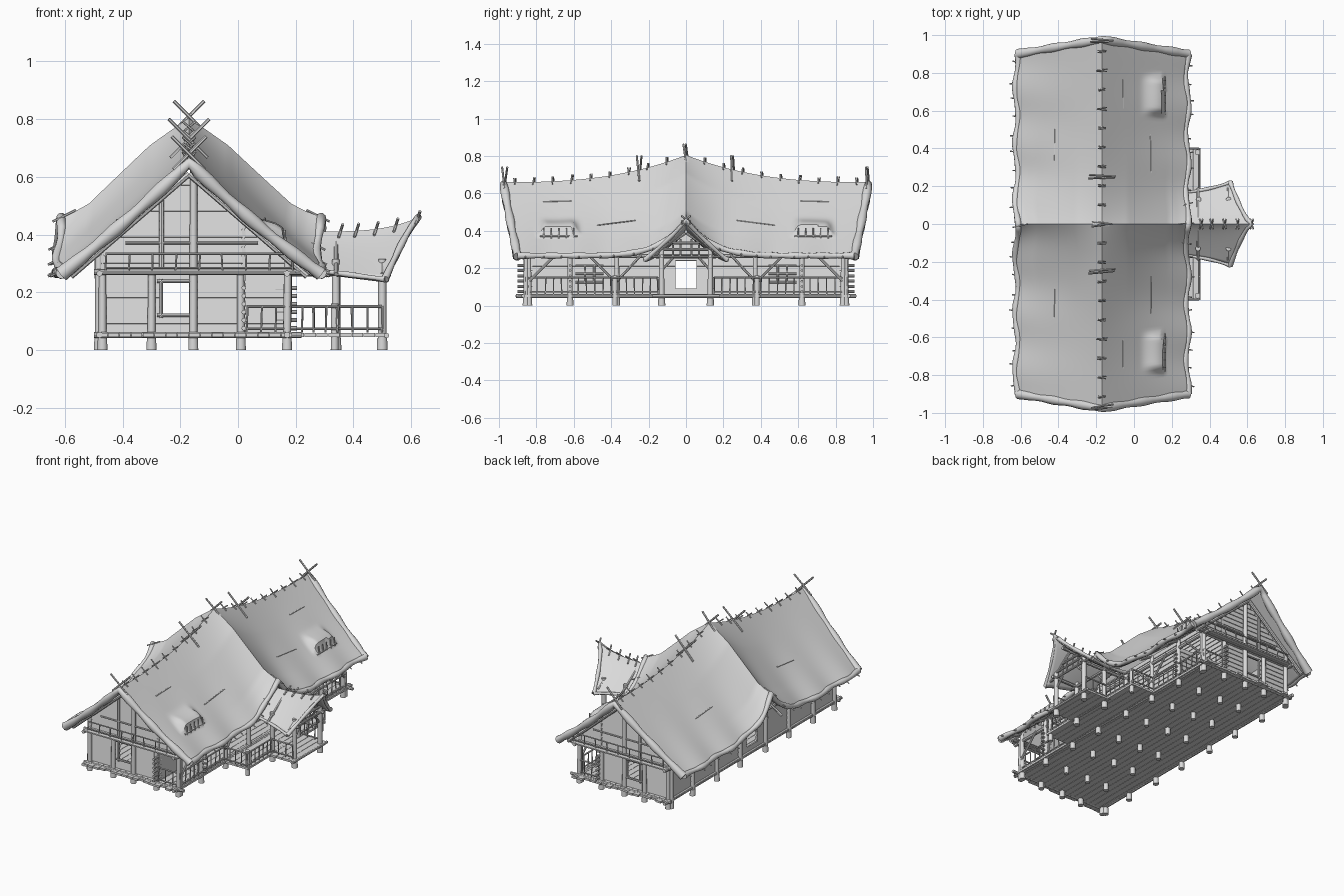
import bpy, bmesh, math, random
from mathutils import Vector, Matrix

if "Cube" in bpy.data.objects:
    bpy.data.objects.remove(bpy.data.objects["Cube"])
random.seed(4)

mat = bpy.data.materials.new("weathered_grey")
mat.use_nodes = True
GREY = (0.7, 0.7, 0.7, 1)
mat.diffuse_color = GREY
mat.node_tree.nodes["Principled BSDF"].inputs["Base Color"].default_value = GREY

RIDGE = -0.17
HALF = 0.45
WALL, INNER, EDGE = -0.47, 0.02, 0.18
POSTS_X = (-0.47, -0.30, -0.155, 0.01, 0.17)
POSTS_Y = (-0.84, -0.62, -0.37, -0.13, 0.13, 0.37, 0.62, 0.84)
parts = {}


def jit(a):
    return random.uniform(-a, a)


def mesh_of(name):
    return parts.setdefault(name, bmesh.new())


def pole(name, a, b, r, r2=None, sides=8):
    a, b = Vector(a), Vector(b)
    d = b - a
    m = Matrix.Translation((a + b) / 2) @ d.to_track_quat('Z', 'Y').to_matrix().to_4x4()
    bmesh.ops.create_cone(mesh_of(name), cap_ends=True, segments=sides, radius1=r,
                          radius2=r2 or r, depth=d.length, matrix=m)


def box(name, lo, hi, tilt=0.0, axis='X'):
    lo, hi = Vector(lo), Vector(hi)
    m = Matrix.Translation((lo + hi) / 2) @ Matrix.Rotation(tilt, 4, axis)
    bmesh.ops.create_cube(mesh_of(name), size=1, matrix=m @ Matrix.Diagonal((*(hi - lo), 1)))


def finish(name, bm):
    me = bpy.data.meshes.new(name)
    bm.to_mesh(me)
    bm.free()
    ob = bpy.data.objects.new(name, me)
    bpy.context.collection.objects.link(ob)
    me.materials.append(mat)
    bpy.context.view_layer.objects.active = ob
    bpy.ops.object.select_all(action='DESELECT')
    ob.select_set(True)
    bpy.ops.object.shade_smooth_by_angle(angle=math.radians(40))
    return ob


def tube(name, pts, r, wobble=0.15):
    cu = bpy.data.curves.new(name, 'CURVE')
    cu.dimensions = '3D'
    cu.bevel_depth, cu.bevel_resolution, cu.use_fill_caps = r, 3, True
    sp = cu.splines.new('POLY')
    sp.points.add(len(pts) - 1)
    for i, (q, p) in enumerate(zip(sp.points, pts)):
        q.co = (*p, 1)
        end = 0.25 if i in (0, len(pts) - 1) else 0
        q.radius = 1 + wobble * math.sin(i * 1.3) + end
    cu.materials.append(mat)
    bpy.context.collection.objects.link(bpy.data.objects.new(name, cu))


def interp(pts, t):
    for (a, za), (b, zb) in zip(pts, pts[1:]):
        if t <= b:
            return za + (zb - za) * (t - a) / (b - a)
    return pts[-1][1]


def smooth(t):
    t = max(0, min(1, t))
    return t * t * (3 - 2 * t)


# Main roof surface: u runs -1..1 across, v runs -1..1 along
MIDDLE = ((0, 0.805), (0.3, 0.71), (0.6, 0.583), (0.78, 0.507), (0.9, 0.478), (1, 0.465))


def roof(u, v, lift=0.0):
    k = abs(u)
    y = v * (0.975 - 0.075 * k)
    x = RIDGE + u * (HALF + 0.009 * k * math.sin(y * 21 + u))
    end = 0.66 - 0.385 * k - 0.012 * math.sin(math.pi * k)
    w = (1 - abs(v)) ** (2.6 + 4 * k)
    z = end + (interp(MIDDLE, k) - end) * w
    if u > 0 and x < 0.157:     # eyebrow vents swell out of the slope
        z += 0.05 * smooth((x - 0.03) / 0.12) * smooth((0.12 - abs(abs(y) - 0.68)) / 0.05)
    return Vector((x, y, z + lift))


# Porch roof: s runs outward, t runs -1..1 across
def porch(s, t):
    k = abs(t)
    crest = 0.41 + 0.05 * s ** 4
    eave = 0.285 - 0.04 * s
    return Vector((0.2 + s * (0.425 - 0.115 * k ** 0.7), t * (0.165 + 0.055 * s * s),
                   crest + (eave - crest) * k ** 0.85))


def sheet(name, fn, nu, nv, u0, thick):
    bm = bmesh.new()
    rows = [[bm.verts.new(fn(u0 + (1 - u0) * i / nu, -1 + 2 * j / nv))
             for j in range(nv + 1)] for i in range(nu + 1)]
    for i in range(nu):
        for j in range(nv):
            bm.faces.new((rows[i][j], rows[i + 1][j], rows[i + 1][j + 1], rows[i][j + 1]))
    mod = finish(name, bm).modifiers.new("thickness", 'SOLIDIFY')
    mod.thickness, mod.offset = thick, -1


sheet("main_roof", roof, 72, 120, -1, 0.025)
sheet("porch_roof", porch, 20, 24, 0, 0.014)
for s in (-1, 1):
    tag = "front" if s < 0 else "back"
    tube(tag + "_gable_roll", [roof(i / 14, s, -0.012) for i in range(-14, 15)], 0.022)
    tag = "right" if s < 0 else "left"
    tube(tag + "_eave_roll", [roof(s, j / 30, -0.008) for j in range(-30, 31)], 0.016)
    tube(tag + "_porch_eave_roll", [porch(i / 10, s) for i in range(11)], 0.009)
tube("porch_gable_roll", [porch(1, t / 10) for t in range(-10, 11)], 0.011)


# Roof sticks: crossed pairs on the ridge and pegs under the eaves
def crossed(y, z, n, r, spread=0.85):
    for s in (-1, 1):
        d = Vector((s, jit(0.15), spread)).normalized()
        c = Vector((RIDGE, y + s * r, z))
        pole("ridge_sticks", c - d * n * 0.9, c + d * n, r, sides=6)


for j in range(-9, 10):
    v = j / 9.6
    c = roof(0, v)
    crossed(c.y, c.z + 0.004, 0.03 + jit(0.008), 0.004)
    for s in (-1, 1):
        e = roof(s, v, -0.01)
        pole("eave_pegs", e - Vector((s * 0.05, 0, -0.03)),
             e + Vector((s * 0.03, jit(0.02), -0.01)), 0.004, sides=6)
for y, z, n in ((0, 0.81, 0.075), (-0.25, 0.73, 0.1), (0.25, 0.73, 0.1),
                (-0.97, 0.68, 0.085), (0.97, 0.68, 0.085)):
    crossed(y, z, n, 0.006, 1.0)
for s in (0.35, 0.48, 0.64, 0.8, 0.98):
    c = porch(s, 0)
    for q in (-1, 1):
        pole("porch_sticks", c - Vector((0, q * 0.025, 0.02)),
             c + Vector((0.015, q * 0.025, 0.025)), 0.005, sides=6)
for s in (-1, 1):   # loose battens lying on the thatch, and vent bars
    for u, v, n in ((-0.56, 0.45, 0.09), (0.25, 0.72, 0.08), (0.58, 0.4, 0.11)):
        pole("roof_battens", roof(u, s * (v - n)), roof(u, s * (v + n)), 0.003, sides=6)
    for q in (0.6, 0.64, 0.68, 0.72, 0.76):
        pole("vent_bars", (0.165, s * q, 0.36), (0.162, s * q, 0.415), 0.004, sides=6)
    pole("vent_bars", (0.165, s * 0.58, 0.372), (0.165, s * 0.78, 0.372), 0.005, sides=6)


# Plank walls: along 'X' or 'Y', rows lapped, with one optional opening
def wall(name, axis, at, a, b, z0, z1, hole=None):
    n = round((z1 - z0) / 0.03)
    h = (z1 - z0) / n
    for i in range(n):
        z = z0 + i * h
        runs = [(a, b)]
        if callable(a):
            runs = [a(z + h)]
        if hole and hole[2] < z + h / 2 < hole[3]:
            runs = [(runs[0][0], hole[0]), (hole[1], runs[0][1])]
        for p, q in runs:
            if q - p < 0.01:
                continue
            lo, hi = (p, at - 0.006, z), (q, at + 0.006, z + h)
            tilt = 0.14
            if axis == 'Y':
                lo, hi = (at - 0.006, p, z), (at + 0.006, q, z + h)
            box(name, lo, hi, (tilt if at > 0 else -tilt) * (1 if axis == 'X' else -1), axis)


def gable_run(z):
    half = (0.63 - z) / 0.87
    return max(WALL, RIDGE - half), min(EDGE, RIDGE + half)


def rail(a, b, h=0.09, step=0.045, r=0.005):
    a, b = Vector(a), Vector(b)
    up = Vector((0, 0, h))
    pole("railings", a + up, b + up, r)
    pole("railings", a + up * 0.15, b + up * 0.15, r * 0.8)
    n = max(1, round((b - a).length / step))
    for i in range(n + 1):
        p = a.lerp(b, i / n)
        pole("railings", p, p + up * 1.03 + Vector((jit(0.004), jit(0.004), 0)), 0.0035, sides=6)


def post(x, y, top, r=0.014):
    pole("posts", (x, y, 0.035), (x + jit(0.003), y, top), r, r * 0.9, 10)
    pole("stilts", (x, y, 0), (x, y, 0.042), r * 1.3, r * 1.2, 10)


# Floor boards and stilts
for i in range(17):
    x = -0.49 + i * 0.04
    box("floor_boards", (x, -0.9 + jit(0.012), 0.045), (x + 0.038, 0.9 + jit(0.012), 0.058))
for i in range(4):
    x = 0.19 + i * 0.041
    box("deck_boards", (x, -0.4, 0.045), (x + 0.039, 0.4, 0.058))
    box("porch_boards", (x + 0.164, -0.17, 0.045), (x + 0.203, 0.17, 0.058))
for x in POSTS_X[1:4]:
    for y in POSTS_Y[1:-1]:
        pole("stilts", (x, y, 0), (x, y, 0.05), 0.016, sides=10)

# Long walls, with openings in line through the middle
DOOR = (-0.055, 0.055, 0.09, 0.235)
wall("long_wall", 'Y', WALL, -0.85, 0.85, 0.06, 0.36, DOOR)
wall("veranda_wall", 'Y', INNER, -0.85, 0.85, 0.06, 0.45, DOOR)
for y in POSTS_Y:
    post(WALL - 0.012, y, 0.36)
    post(EDGE - 0.01, y, 0.315)
    pole("rafters", (EDGE - 0.01, y, 0.315), (0.26, y, 0.262), 0.008)
    pole("rafters", (WALL, y, 0.35), (-0.60, y, 0.262), 0.008)
for x in (WALL - 0.01, EDGE - 0.01):
    for z in (0.052, 0.265):
        pole("long_beams", (x, -0.91, z), (x, 0.91, z), 0.011)

# Gable ends, the same at both ends
for s in (-1, 1):
    y = s * 0.84
    wall("end_wall", 'X', y, WALL, INNER, 0.06, 0.27, (-0.265, -0.17, 0.12, 0.235))
    wall("gable_planks", 'X', y, gable_run, None, 0.27, 0.60)
    wall("veranda_end", 'X', s * 0.62, INNER, EDGE, 0.06, 0.27)
    for x in POSTS_X:
        post(x, s * 0.855, 0.625 if x == -0.155 else 0.275)
    pole("posts", (-0.265, s * 0.852, 0.27), (-0.265, s * 0.852, 0.53), 0.009)
    for z in (0.052, 0.27):
        pole("end_beams", (-0.5, s * 0.87, z), (0.22, s * 0.87, z), 0.01)
    pole("end_beams", (-0.39, s * 0.855, 0.37), (0.07, s * 0.855, 0.37), 0.005)
    box("gable_ledge", (-0.48, s * 0.875 - 0.03, 0.266), (0.2, s * 0.875 + 0.03, 0.274))
    rail((-0.46, s * 0.89, 0.275), (0.19, s * 0.89, 0.275), 0.058, 0.08, 0.004)
    for z in (0.12, 0.238):     # window frame
        pole("window_frames", (-0.28, s * 0.852, z), (-0.155, s * 0.852, z), 0.006)
    pole("window_frames", (-0.266, s * 0.852, 0.11), (-0.266, s * 0.852, 0.245), 0.006)
    for q in (-1, 1):           # end rafters
        pole("rafters", (RIDGE, s * 0.87, 0.61), (RIDGE + q * 0.41, s * 0.87, 0.255), 0.011)
    for i in range(6):          # log ends at the corners
        z = 0.075 + i * 0.028
        pole("log_ends", (0.13, s * 0.62, z), (0.205, s * 0.62, z), 0.007)
        pole("log_ends", (INNER, s * 0.82, z), (INNER, s * 0.9, z), 0.008)

    # Veranda railings and slanted braces
    rail((0.03, s * 0.86, 0.06), (EDGE, s * 0.86, 0.06))
    rail((EDGE, s * 0.84, 0.06), (EDGE, s * 0.4, 0.06))
    rail((EDGE, s * 0.4, 0.06), (0.345, s * 0.4, 0.06))
    rail((0.345, s * 0.4, 0.06), (0.345, s * 0.15, 0.06))
    rail((0.345, s * 0.15, 0.06), (0.5, s * 0.15, 0.06))
    for y0, y1 in ((0.84, 0.7), (0.37, 0.24), (0.38, 0.52)):
        pole("braces", (EDGE, s * y0, 0.13), (EDGE, s * y1, 0.27), 0.007)
    pole("stilts", (0.335, s * 0.38, 0), (0.335, s * 0.38, 0.16), 0.014, sides=10)
    for q in (0.49, 0.54):      # lattice panels
        pole("lattice", (0.032, s * q, 0.12), (0.032, s * q, 0.22), 0.006)
    for z in (0.125, 0.17, 0.215):
        pole("lattice", (0.032, s * 0.44, z), (0.032, s * 0.59, z), 0.006)

    # Porch frame
    for x in (0.34, 0.5):
        post(x, s * 0.13, 0.315, 0.015)
        pole("porch_frame", (x, s * 0.19, 0.262), (x, 0, 0.39), 0.008)
        pole("porch_frame", (x, s * 0.13, 0.19), (x, s * 0.07, 0.255), 0.007)
    pole("porch_frame", (0.15, s * 0.13, 0.265), (0.53, s * 0.13, 0.265), 0.01)
    for q in (0.03, 0.07):
        pole("porch_frame", (0.5, s * q, 0.265), (0.5, s * q, 0.38 - q * 0.8), 0.005)
for z, w in ((0.262, 0.18), (0.3, 0.12), (0.335, 0.07)):
    pole("porch_frame", (0.505, -w, z), (0.505, w, z), 0.007)
pole("porch_frame", (0.2, 0, 0.39), (0.56, 0, 0.395), 0.009)
pole("porch_frame", (0.345, -0.16, 0.262), (0.345, 0.16, 0.262), 0.009)
for x in (0.34, 0.515):
    pole("porch_frame", (x, -0.18, 0.05), (x, 0.18, 0.05), 0.009)

for name, bm in parts.items():
    finish(name, bm)
